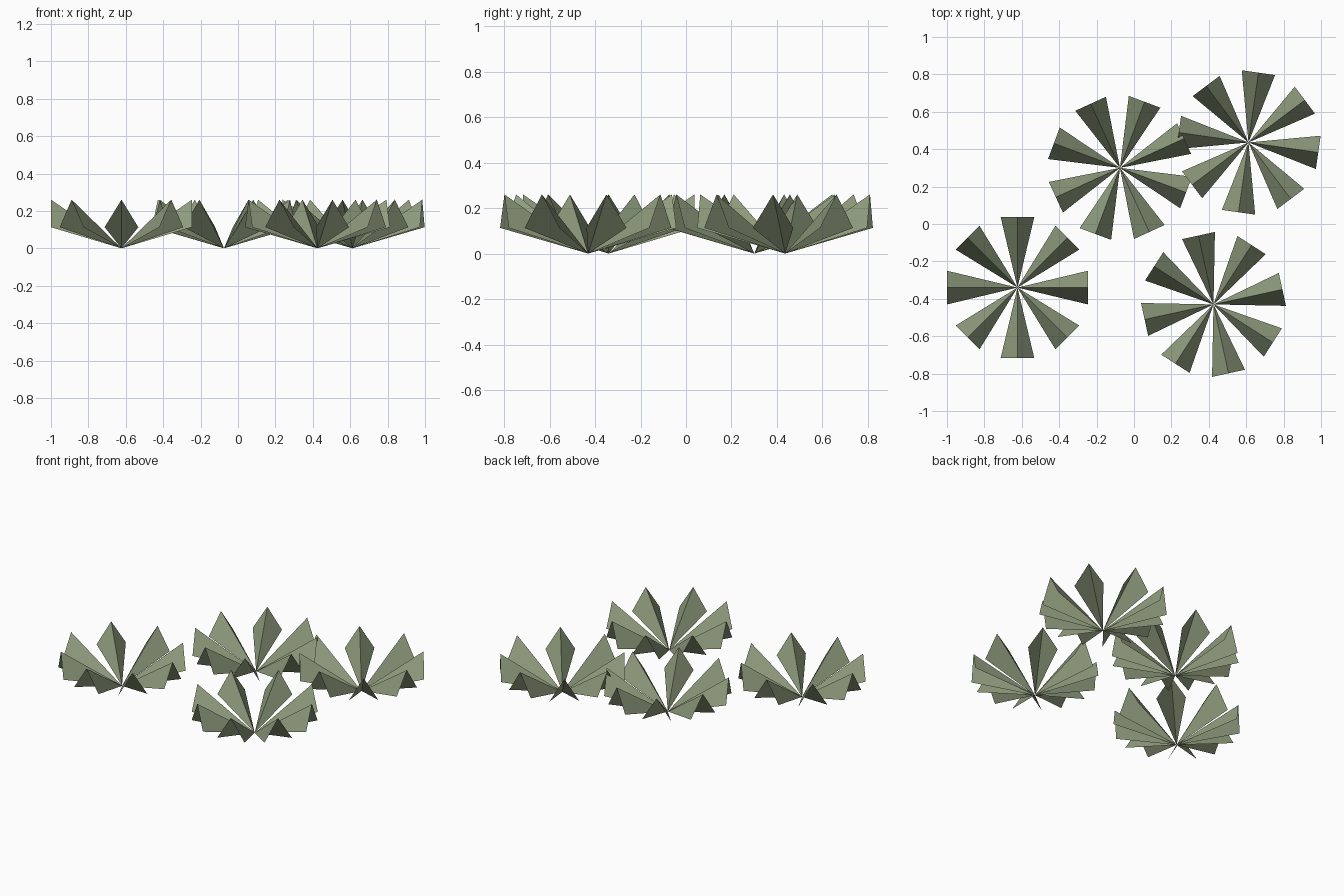
import bpy, bmesh
from math import pi
from mathutils import Matrix

if "Cube" in bpy.data.objects:
    bpy.data.objects.remove(bpy.data.objects["Cube"])

LEAVES = 8
REACH, HALF_WIDTH = 0.377, 0.09      # leaf length in plan and half width at the rim
EDGE_Z, RIDGE_Z = 0.113, 0.26        # heights of rim corners and folded ridge

green = bpy.data.materials.new("leaf_green")
green.diffuse_color = (0.28, 0.34, 0.21, 1)
green.use_nodes = True
green.node_tree.nodes["Principled BSDF"].inputs["Base Color"].default_value = green.diffuse_color


def plant_mesh():
    """Rosette of creased, open leaves rising from one root point."""
    bm = bmesh.new()
    for i in range(LEAVES):
        turn = Matrix.Rotation(i * 2 * pi / LEAVES, 4, 'Z')
        root = bm.verts.new((0, 0, 0))
        right = bm.verts.new((REACH, -HALF_WIDTH, EDGE_Z))
        ridge = bm.verts.new((REACH, 0, RIDGE_Z))
        left = bm.verts.new((REACH, HALF_WIDTH, EDGE_Z))
        bm.faces.new((root, right, ridge))
        bm.faces.new((root, ridge, left))
        bmesh.ops.transform(bm, matrix=turn, verts=[root, right, ridge, left])
    mesh = bpy.data.meshes.new("leaf_rosette")
    bm.to_mesh(mesh)
    bm.free()
    mesh.materials.append(green)
    return mesh


# four plants sharing one mesh, each turned one radian further
rosette = plant_mesh()
for i, (x, y) in enumerate([(-0.623, -0.34), (0.425, -0.43), (-0.075, 0.30), (0.612, 0.436)]):
    plant = bpy.data.objects.new(f"plant_{i + 1}", rosette)
    plant.location = (x, y, 0)
    plant.rotation_euler.z = i
    bpy.context.collection.objects.link(plant)
